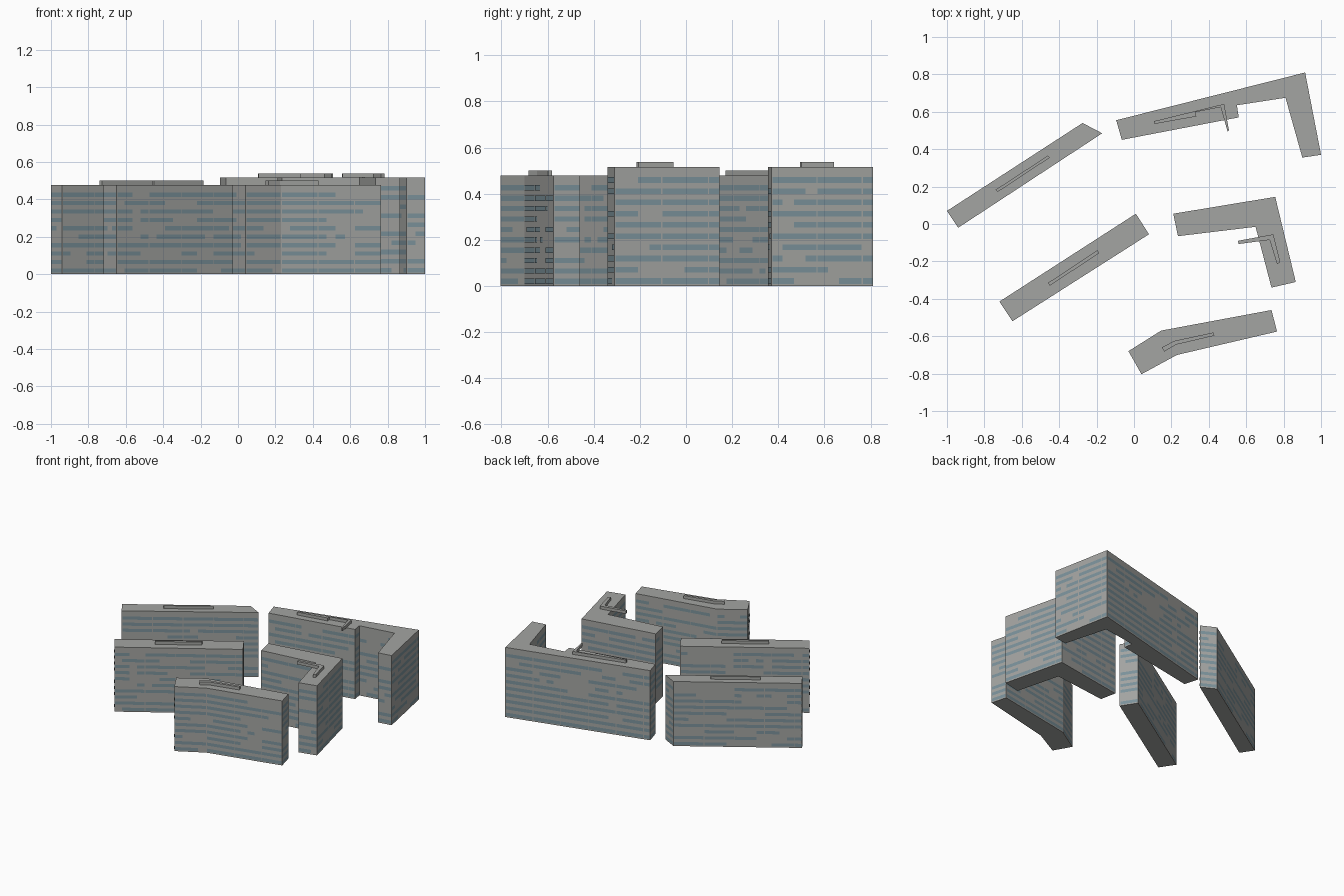
import bpy
import bmesh
import random
from mathutils import Vector

random.seed(7)
old = bpy.data.objects.get("Cube")
if old:
    bpy.data.objects.remove(old, do_unlink=True)


def material(name, rgb):
    mat = bpy.data.materials.new(name)
    mat.use_nodes = True
    colour = (*rgb, 1)
    mat.diffuse_color = colour
    mat.node_tree.nodes["Principled BSDF"].inputs["Base Color"].default_value = colour
    return mat


CONCRETE = material("concrete grey", (0.37, 0.375, 0.36))
GLASS = material("window blue grey", (0.20, 0.29, 0.33))


def finish(bm, name, mat):
    mesh = bpy.data.meshes.new(name)
    bm.to_mesh(mesh)
    bm.free()
    mesh.materials.append(mat)
    obj = bpy.data.objects.new(name, mesh)
    bpy.context.collection.objects.link(obj)
    return obj


def prism(name, outline, low, high):
    """Extrude a ground plan into a closed block."""
    bm = bmesh.new()
    base = bm.faces.new([bm.verts.new((x, y, low)) for x, y in outline])
    top = bmesh.ops.extrude_face_region(bm, geom=[base])
    verts = [v for v in top["geom"] if isinstance(v, bmesh.types.BMVert)]
    bmesh.ops.translate(bm, verts=verts, vec=(0, 0, high - low))
    bmesh.ops.recalc_face_normals(bm, faces=bm.faces)
    return finish(bm, name, CONCRETE)


def windows(name, outline, height, floors=10, bay=0.05):
    """Broken ribbon windows, as thin plates on every wall."""
    bm = bmesh.new()
    pitch = height * 0.0942
    for i, start in enumerate(outline):
        a = Vector((*start, 0))
        b = Vector((*outline[(i + 1) % len(outline)], 0))
        length = (b - a).length
        along = (b - a).normalized()
        out = along.cross(Vector((0, 0, 1))) * 0.0015
        count = max(1, round(length / bay))
        width = length / count
        for floor in range(floors):
            z = height * 0.042 + floor * pitch
            lit = random.random() < 0.8
            for k in range(count):
                if random.random() < 0.4:
                    lit = random.random() < 0.75
                if not lit:
                    continue
                # a narrow pier shows at every fourth bay
                left = k * width + (0.005 if k % 4 == 0 else 0)
                right = (k + 1) * width - (0.003 if k == count - 1 else 0)
                corners = ((left, -1), (right, -1), (right, 1), (left, 1))
                bm.faces.new([
                    bm.verts.new(a + along * d + out + Vector((0, 0, z + s * pitch * 0.25)))
                    for d, s in corners])
    return finish(bm, name, GLASS)


LOW, TALL = 0.478, 0.516

# Each block: name, height, ground plan, rooftop plant room plan
blocks = [
    ("back_right_slab", LOW,
     [(-1, 0.07), (-0.94, -0.02), (-0.17, 0.485), (-0.275, 0.54)],
     [(-0.74, 0.183), (-0.728, 0.172), (-0.45, 0.355), (-0.46, 0.366)]),
    ("middle_right_slab", LOW,
     [(-0.72, -0.415), (-0.65, -0.52), (0.08, -0.055), (0.01, 0.055)],
     [(-0.46, -0.315), (-0.45, -0.33), (-0.185, -0.155), (-0.195, -0.14)]),
    ("front_bent_slab", LOW,
     [(-0.03, -0.68), (0.04, -0.803), (0.23, -0.70), (0.765, -0.575),
      (0.735, -0.46), (0.145, -0.57)],
     [(0.148, -0.66), (0.162, -0.682), (0.225, -0.645), (0.43, -0.597),
      (0.425, -0.58), (0.215, -0.625)]),
    ("middle_left_corner_block", TALL,
     [(0.21, 0.055), (0.235, -0.065), (0.65, -0.015), (0.735, -0.34),
      (0.865, -0.31), (0.755, 0.145)],
     [(0.555, -0.09), (0.56, -0.107), (0.725, -0.085), (0.765, -0.215),
      (0.782, -0.205), (0.745, -0.055)]),
    ("back_left_corner_block", TALL,
     [(-0.095, 0.555), (-0.065, 0.45), (0.56, 0.57), (0.55, 0.635),
      (0.81, 0.675), (0.9, 0.355), (1, 0.37), (0.915, 0.81)],
     [(0.108, 0.55), (0.11, 0.535), (0.333, 0.575), (0.33, 0.598),
      (0.463, 0.625), (0.5, 0.495), (0.508, 0.5), (0.482, 0.642)]),
]

for name, height, plan, plant in blocks:
    prism(name, plan, 0, height)
    prism(name + "_plant_room", plant, height, height + 0.022)
    windows(name + "_windows", plan, height)
